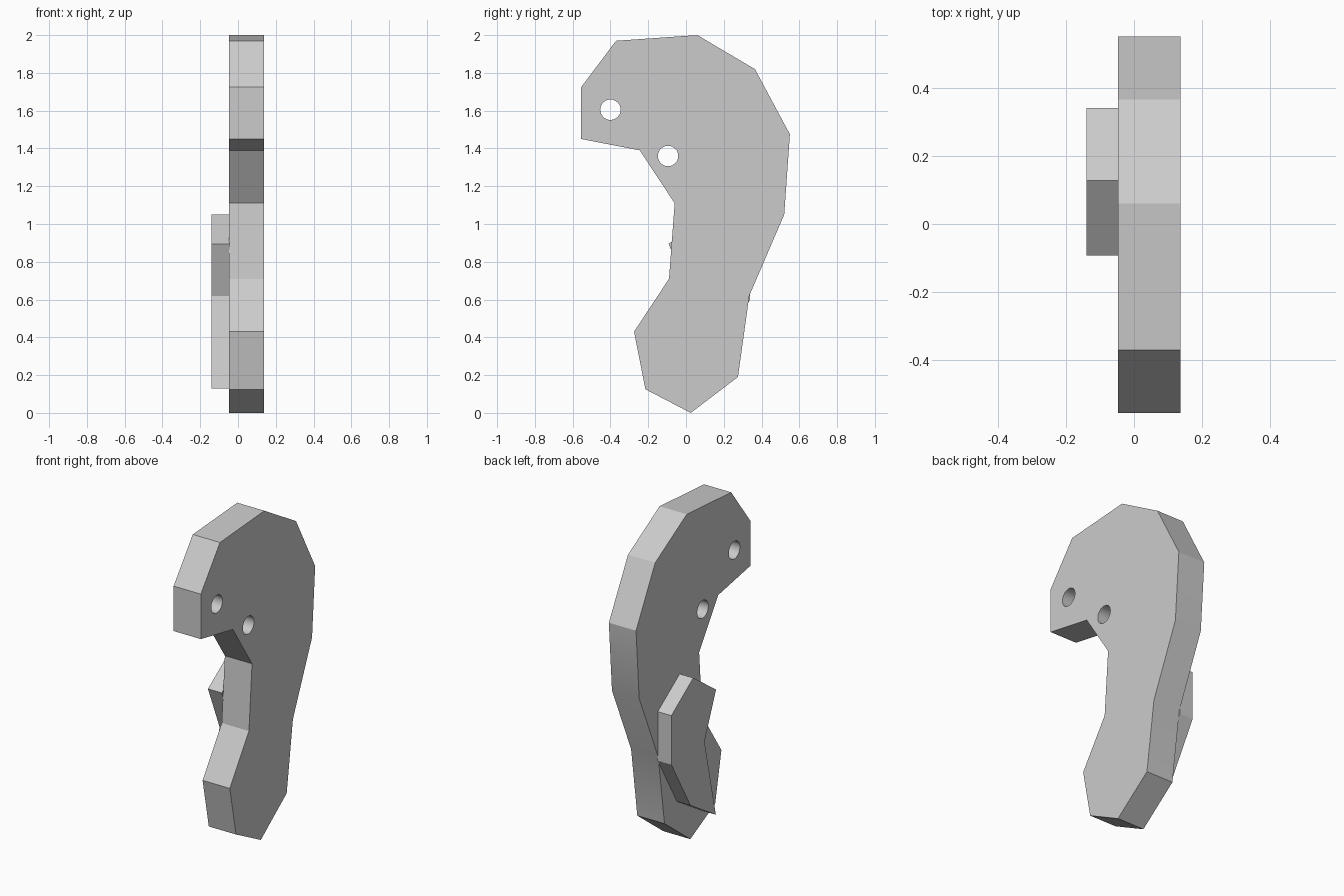
import bpy, bmesh, math

cube = bpy.data.objects.get("Cube")
if cube:
    bpy.data.objects.remove(cube, do_unlink=True)

GREY = (0.6, 0.6, 0.6, 1.0)
grey = bpy.data.materials.new("plain_grey")
grey.use_nodes = True
grey.diffuse_color = GREY
grey.node_tree.nodes["Principled BSDF"].inputs["Base Color"].default_value = GREY


def circle(y, z, r, n=32):
    """Points of a round hole in the side profile."""
    return [(y + r * math.cos(2 * math.pi * i / n),
             z + r * math.sin(2 * math.pi * i / n)) for i in range(n)]


def slab(name, x0, x1, loops):
    """Extrude a (y, z) outline, with hole loops, from x0 to x1."""
    curve = bpy.data.curves.new(name, "CURVE")
    curve.dimensions = "2D"
    curve.fill_mode = "BOTH"
    curve.extrude = (x1 - x0) / 2
    for pts in loops:
        spline = curve.splines.new("POLY")
        spline.points.add(len(pts) - 1)
        for p, (y, z) in zip(spline.points, pts):
            p.co = (y, z, 0, 1)
        spline.use_cyclic_u = True
    obj = bpy.data.objects.new(name, curve)
    bpy.context.collection.objects.link(obj)
    obj.location.x = (x0 + x1) / 2
    obj.rotation_euler = (math.pi / 2, 0, math.pi / 2)
    bpy.ops.object.select_all(action="DESELECT")
    obj.select_set(True)
    bpy.context.view_layer.objects.active = obj
    bpy.ops.object.convert(target="MESH")
    obj = bpy.context.object

    # Weld the caps to the walls and merge flat triangles
    bm = bmesh.new()
    bm.from_mesh(obj.data)
    bmesh.ops.remove_doubles(bm, verts=bm.verts, dist=0.0005)
    bmesh.ops.recalc_face_normals(bm, faces=bm.faces)
    bm.to_mesh(obj.data)
    bm.free()
    obj.data.materials.clear()
    obj.data.materials.append(grey)
    bpy.ops.object.shade_smooth_by_angle(angle=math.radians(25))
    return obj


# Hooked main plate with two through holes
body = [(-0.555, 1.725), (-0.37, 1.97), (0.06, 2.0), (0.365, 1.82),
        (0.55, 1.475), (0.52, 1.05), (0.335, 0.62), (0.275, 0.19),
        (0.025, 0.0), (-0.215, 0.125), (-0.275, 0.43), (-0.09, 0.71),
        (-0.06, 1.11), (-0.245, 1.39), (-0.555, 1.45)]
slab("hooked_body", -0.047, 0.137,
     [body, circle(-0.4, 1.605, 0.054), circle(-0.095, 1.36, 0.054)])

# Small raised plate on the right side
raised = [(-0.092, 0.895), (0.128, 1.05), (0.34, 0.9), (0.34, 0.6),
          (0.155, 0.28), (-0.09, 0.13), (0.02, 0.62)]
slab("side_plate", -0.139, -0.046, [raised])
